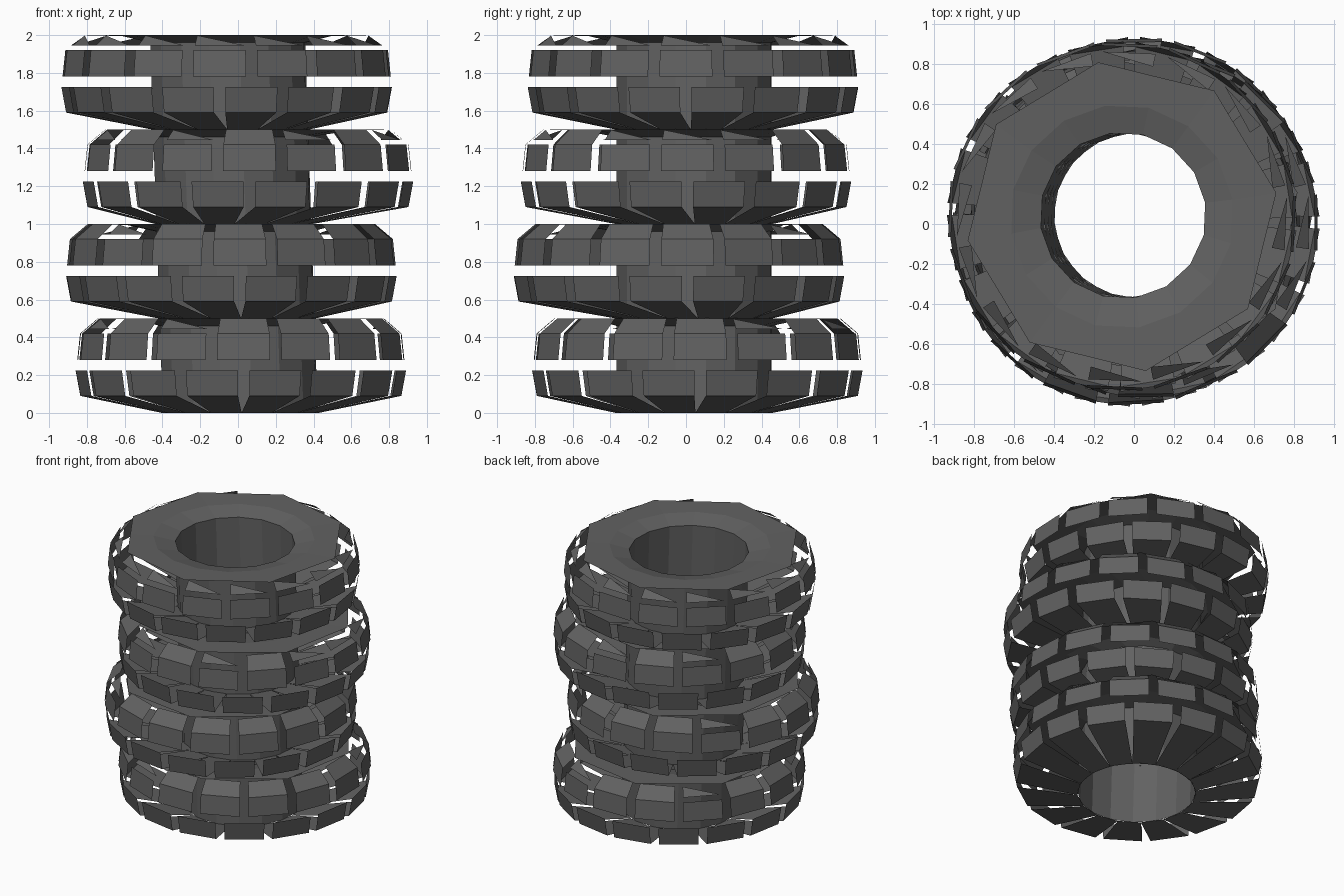
import bpy
import bmesh
from math import sin, cos, radians

cube = bpy.data.objects.get("Cube")
if cube:
    bpy.data.objects.remove(cube)

rubber = bpy.data.materials.new("dark_rubber")
rubber.use_nodes = True
GREY = (0.12, 0.12, 0.12, 1)
rubber.diffuse_color = GREY
rubber.node_tree.nodes["Principled BSDF"].inputs["Base Color"].default_value = GREY

SIDES = 16
STEP = 360 / SIDES
HALF = STEP * 0.41          # half the angle of one tread block
CORE = 0.415                # radius of the hole
TREAD = 0.875               # radius of the tread


def point(r, angle, z):
    """Angle in degrees from the front, turning towards +x."""
    a = radians(angle)
    return (r * sin(a), -r * cos(a), z)


def core_point(angle, z):
    """Point on the shared inner tube, which leans a little to the right."""
    x, y, z = point(CORE, angle, z)
    return (x + 0.012 - 0.034 * z, y + 0.043, z)


def make_object(name, faces):
    bm = bmesh.new()
    for face in faces:
        bm.faces.new([bm.verts.new(p) for p in face])
    bmesh.ops.remove_doubles(bm, verts=bm.verts, dist=0.0005)
    mesh = bpy.data.meshes.new(name)
    bm.to_mesh(mesh)
    bm.free()
    mesh.materials.append(rubber)
    obj = bpy.data.objects.new(name, mesh)
    bpy.context.collection.objects.link(obj)


def make_tire(label, centre, turn, pointed):
    """pointed: numbers of the upper blocks whose shoulder is only a spike."""
    cx, cy, base = centre
    lower, upper, wall = [], [], []

    def at(r, angle, z):
        x, y, z = point(r, angle + turn, z)
        return (x + cx, y + cy, z + base)

    def inner(angle, z):
        return core_point(angle + turn, z + base)

    def block(mid, r0, z0, r1, z1):
        return [at(r0, mid - HALF, z0), at(r0, mid + HALF, z0),
                at(r1, mid + HALF, z1), at(r1, mid - HALF, z1)]

    for i in range(SIDES):
        mid = i * STEP                  # centre of an upper block
        a, b = mid + STEP / 2, mid + STEP * 1.5
        gap = a                         # centre of a lower block

        # lower sidewall wedge and tread block
        lower.append([inner(mid, 0), inner(mid + STEP, 0),
                      at(0.85, gap + HALF, 0.09), at(0.85, gap - HALF, 0.09)])
        lower.append(block(gap, 0.85, 0.09, TREAD, 0.225))

        # upper tread block with a full or a pointed shoulder
        upper.append(block(mid, TREAD, 0.28, 0.86, 0.42))
        if i in pointed:
            upper.append([at(0.83, mid - HALF, 0.445),
                          at(0.83, mid + HALF, 0.445),
                          at(0.765, mid - HALF, 0.498)])
        else:
            upper.append(block(mid, 0.86, 0.42, 0.765, 0.5))

        # dished upper sidewall with an eight-sided rim
        rim_a, rim_b = (0.78, 0.72) if i % 2 == 0 else (0.72, 0.78)
        wall.append([inner(a, 0.46), inner(b, 0.46),
                     at(0.56, b, 0.495), at(0.56, a, 0.495)])
        wall.append([at(0.56, a, 0.495), at(0.56, b, 0.495),
                     at(rim_b, b, 0.5), at(rim_a, a, 0.5)])

    make_object(label + "_tire_lower_tread", lower)
    make_object(label + "_tire_upper_tread", upper)
    make_object(label + "_tire_upper_sidewall", wall)


# one tube through the whole stack
tube = []
for i in range(SIDES):
    a, b = (i - 0.5) * STEP - 2.5, (i + 0.5) * STEP - 2.5
    tube.append([core_point(a, 0), core_point(b, 0),
                 core_point(b, 1.96), core_point(a, 1.96)])
make_object("inner_tube", tube)

# four stacked tires, each a little off centre
make_tire("bottom", (0.015, 0.06, 0), 1, {5, 7, 10, 13, 15})
make_tire("second", (-0.035, -0.037, 0.5), 3, {6, 10, 14})
make_tire("third", (0.053, 0, 1.0), 0.5, {1, 3, 4, 5, 8, 10, 13, 15})
make_tire("top", (-0.06, 0.037, 1.5), -2.5, set(range(SIDES)))
